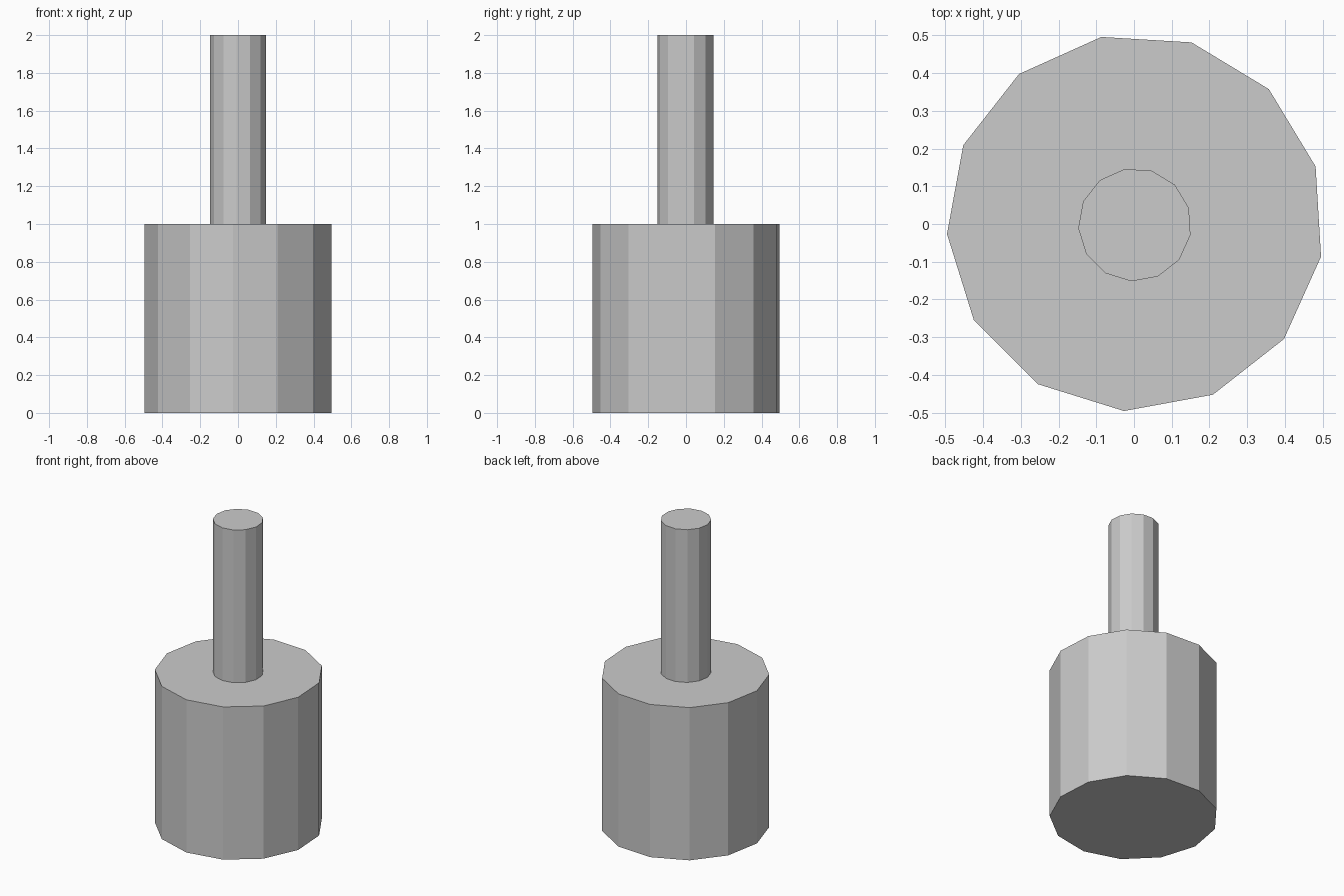
import bpy
from math import radians

if "Cube" in bpy.data.objects:
    bpy.data.objects.remove(bpy.data.objects["Cube"])

SIDES = 13


def cylinder(name, radius, x, y, z0, z1):
    """Flat-shaded prism with one corner pointing along the +x +y diagonal."""
    bpy.ops.mesh.primitive_cylinder_add(
        vertices=SIDES, radius=radius, depth=z1 - z0,
        location=(x, y, (z0 + z1) / 2), rotation=(0, 0, radians(-45)))
    bpy.context.object.name = name


# Wide lower body
cylinder("body", 0.5, 0.0037, 0.0037, 0.0, 1.0)

# Slim shaft standing on the body
cylinder("shaft", 0.15, 0.002, -0.002, 1.0, 2.0)
